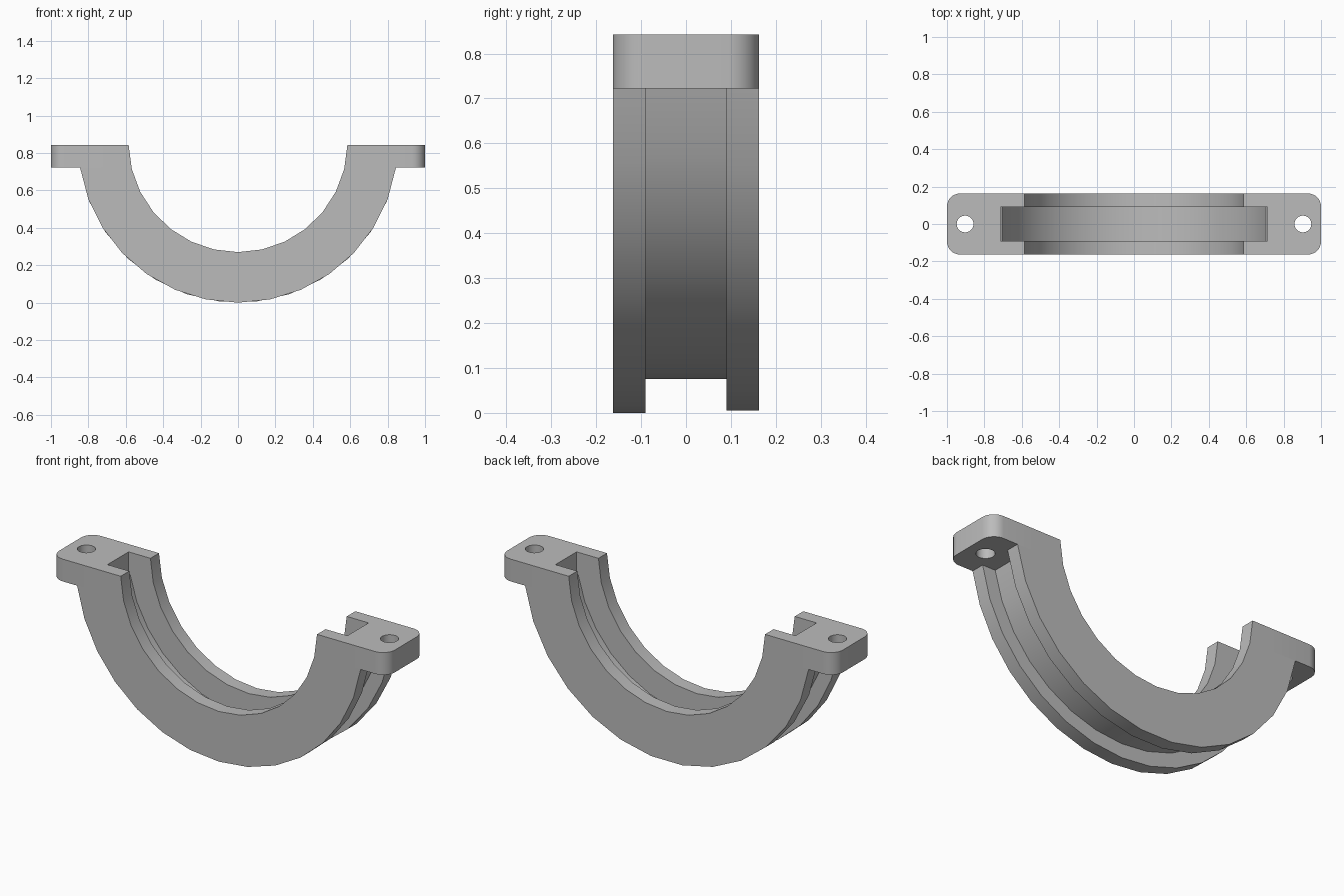
import bpy
import bmesh
from math import sin, cos, acos, pi
from mathutils import Vector

cube = bpy.data.objects.get("Cube")
if cube:
    bpy.data.objects.remove(cube)

grey = bpy.data.materials.new("plain grey")
grey.use_nodes = True
grey.diffuse_color = (0.5, 0.5, 0.5, 1)
grey.node_tree.nodes["Principled BSDF"].inputs["Base Color"].default_value = (0.5, 0.5, 0.5, 1)

CENTRE = 0.855                # height of the arc centre
TOP, LEDGE = 0.842, 0.722     # top and underside of the flanges
SLOT = 0.715                  # where the flange closes the slot
HALF, GROOVE = 0.163, 0.09    # half depth of the body and of its grooves


def slab(name, loops, place, thickness):
    """Fill flat outlines (later ones are holes) and give them thickness."""
    bm = bmesh.new()
    for loop in loops:
        verts = [bm.verts.new(place(u, v)) for u, v in loop]
        for a, b in zip(verts, verts[1:] + verts[:1]):
            bm.edges.new((a, b))
    bmesh.ops.triangle_fill(bm, use_beauty=True, edges=bm.edges[:])
    bmesh.ops.recalc_face_normals(bm, faces=bm.faces[:])
    mesh = bpy.data.meshes.new(name)
    bm.to_mesh(mesh)
    bm.free()
    obj = bpy.data.objects.new(name, mesh)
    bpy.context.collection.objects.link(obj)
    mesh.materials.append(grey)
    solid = obj.modifiers.new("thickness", 'SOLIDIFY')
    solid.thickness = thickness
    solid.offset = 0
    bpy.ops.object.select_all(action='DESELECT')
    obj.select_set(True)
    bpy.context.view_layer.objects.active = obj
    bpy.ops.object.modifier_apply(modifier=solid.name)
    bm = bmesh.new()
    bm.from_mesh(obj.data)
    bmesh.ops.recalc_face_normals(bm, faces=bm.faces[:])
    bm.to_mesh(obj.data)
    bm.free()
    bpy.ops.object.shade_smooth_by_angle(angle=pi / 6)
    return obj


def arc(radius, end_height, steps):
    """Lower arc from left to right, both ends at the given height."""
    reach = acos((CENTRE - end_height) / radius)
    angles = [reach * (2 * i / steps - 1) for i in range(steps + 1)]
    return [(radius * sin(a), CENTRE - radius * cos(a)) for a in angles]


def upright(y):
    return lambda u, v: Vector((u, y, v))


# Front and back half rings, notched where the flanges begin
for name, side, steps in (("front_ring", -1, 14), ("back_ring", 1, 13)):
    outline = arc(0.855, LEDGE, steps)
    outline += [(SLOT, LEDGE), (SLOT, TOP)]
    outline += arc(0.585, TOP, 14)[::-1]
    outline += [(-SLOT, TOP), (-SLOT, LEDGE)]
    slab(name, [outline], upright(side * (HALF + GROOVE) / 2), HALF - GROOVE)

# Thin web between the rings, leaving a groove inside and outside
web = arc(0.78, LEDGE, 14) + arc(0.718, LEDGE, 14)[::-1]
slab("groove_web", [web], upright(0), 2 * GROOVE)

# Bolt flanges with rounded outer corners and a through hole
CORNER = 0.07
for name, side in (("left_flange", 1), ("right_flange", -1)):
    outline = [(SLOT, -HALF)]
    for end, start in ((-1, -pi / 2), (1, 0)):
        for i in range(9):
            a = start + i * pi / 16
            outline.append((1 - CORNER + CORNER * cos(a),
                            end * (HALF - CORNER) + CORNER * sin(a)))
    outline.append((SLOT, HALF))
    hole = [(0.903 + 0.045 * cos(i * pi / 12), 0.045 * sin(i * pi / 12))
            for i in range(24)]
    slab(name, [outline, hole],
         lambda u, v, s=side: Vector((s * u, v, (TOP + LEDGE) / 2)), TOP - LEDGE)
